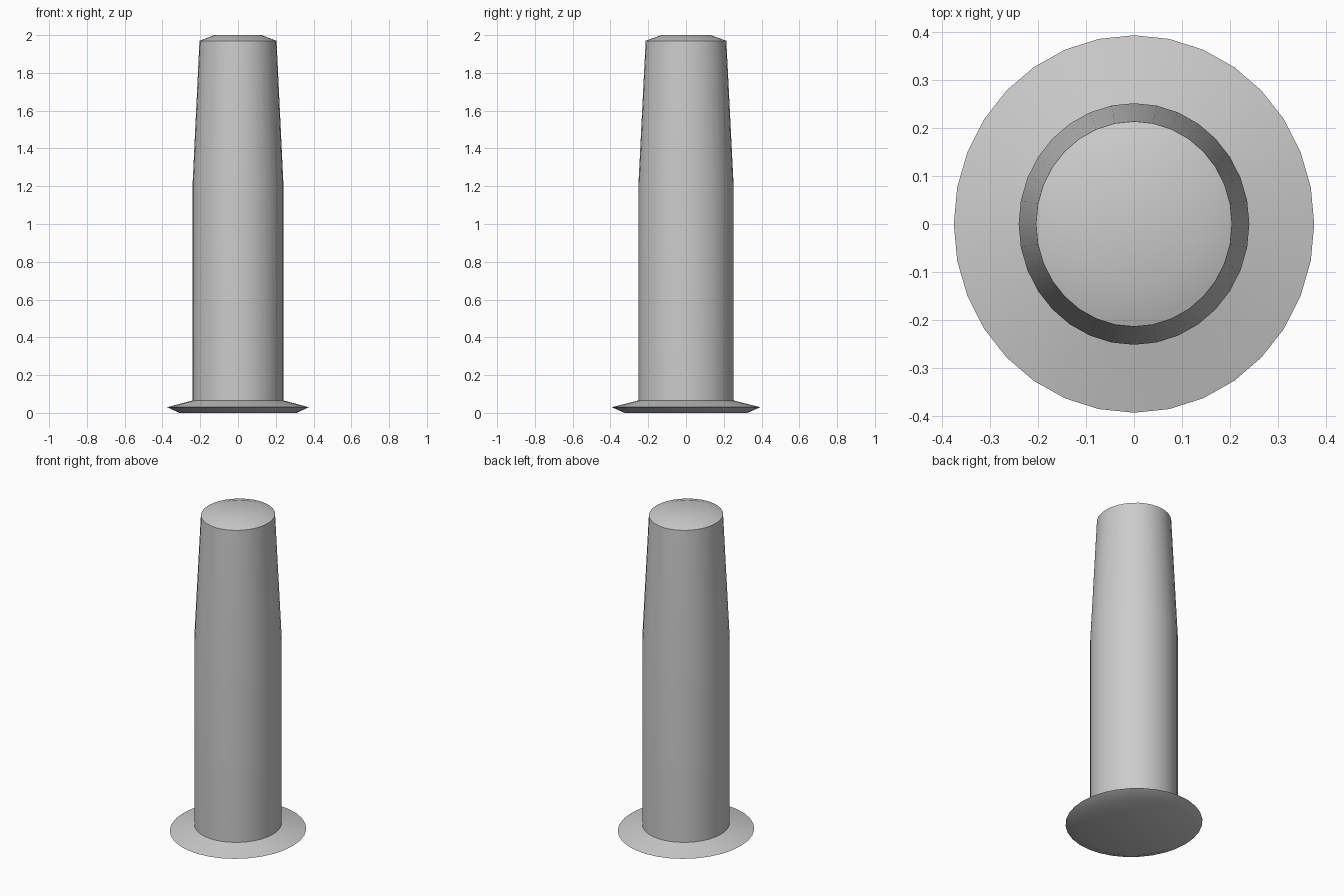
import bpy
import math

cube = bpy.data.objects.get("Cube")
if cube:
    bpy.data.objects.remove(cube, do_unlink=True)

SIDES = 32
DEPTH = 1.047  # slightly deeper than wide

grey = bpy.data.materials.new("light grey")
grey.use_nodes = True
grey.diffuse_color = (0.6, 0.6, 0.6, 1)
grey.node_tree.nodes["Principled BSDF"].inputs["Base Color"].default_value = (0.6, 0.6, 0.6, 1)


def lathe(name, profile):
    """Closed solid from (radius, height) rings, capped at both ends."""
    verts = [(r * math.cos(2 * math.pi * i / SIDES),
              DEPTH * r * math.sin(2 * math.pi * i / SIDES), z)
             for r, z in profile for i in range(SIDES)]
    faces = [(k * SIDES + i, k * SIDES + (i + 1) % SIDES,
              (k + 1) * SIDES + (i + 1) % SIDES, (k + 1) * SIDES + i)
             for k in range(len(profile) - 1) for i in range(SIDES)]
    faces.append(tuple(reversed(range(SIDES))))
    faces.append(tuple(range(len(verts) - SIDES, len(verts))))
    mesh = bpy.data.meshes.new(name)
    mesh.from_pydata(verts, [], faces)
    mesh.materials.append(grey)
    obj = bpy.data.objects.new(name, mesh)
    bpy.context.collection.objects.link(obj)
    bpy.ops.object.select_all(action='DESELECT')
    obj.select_set(True)
    bpy.context.view_layer.objects.active = obj
    bpy.ops.object.shade_smooth_by_angle(angle=math.radians(30))
    return obj


# Flange, straight shaft, tapered neck and chamfered tip
lathe("flanged_pin", [(0.31, 0), (0.375, 0.03), (0.24, 0.066),
                      (0.24, 1.22), (0.204, 1.97), (0.125, 2.0)])
